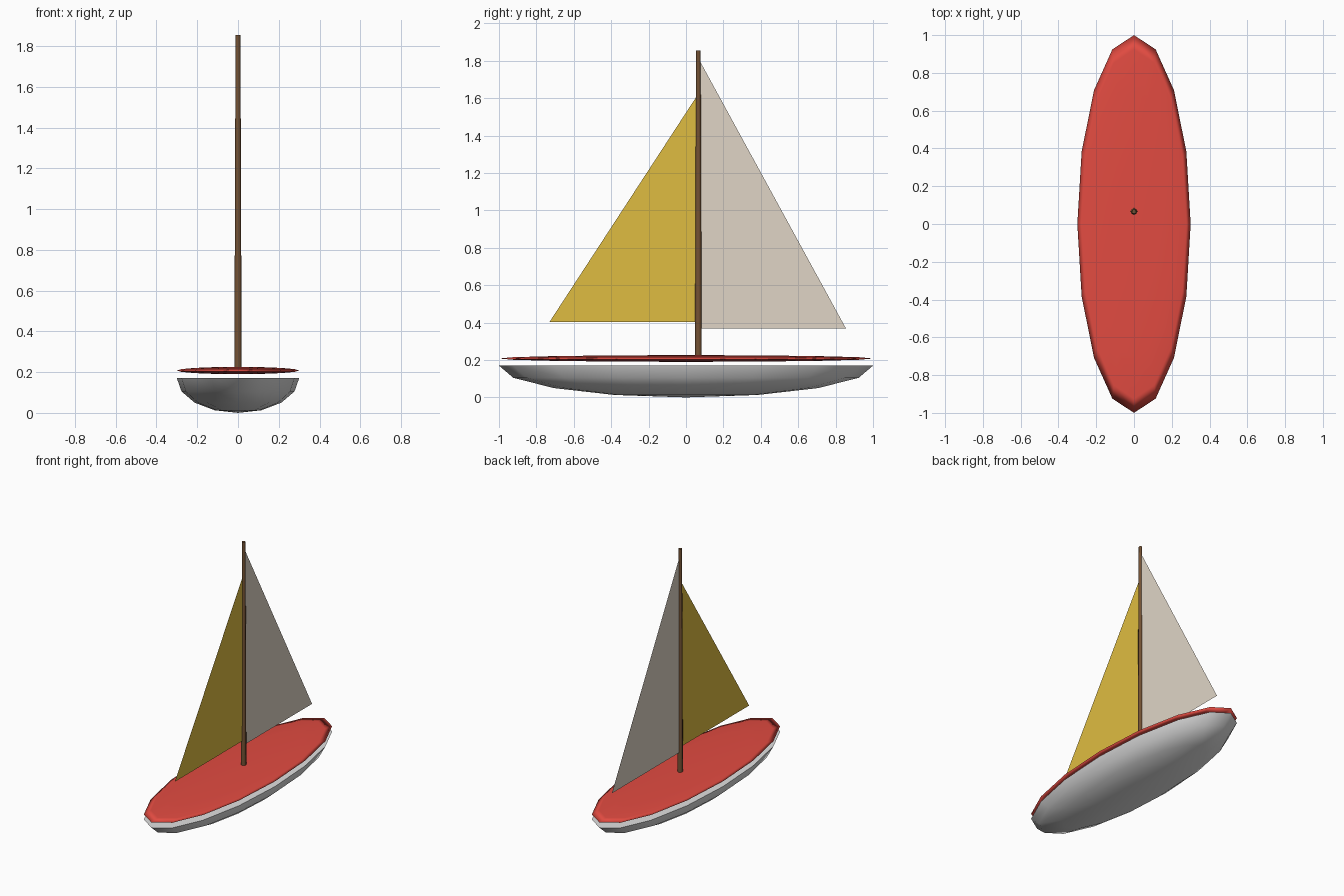
import bpy, bmesh, math
from mathutils import Matrix

if "Cube" in bpy.data.objects:
    bpy.data.objects.remove(bpy.data.objects["Cube"])


def material(name, srgb):
    mat = bpy.data.materials.new(name)
    lin = [((c / 255 + 0.055) / 1.055) ** 2.4 for c in srgb]
    mat.diffuse_color = (*lin, 1)
    mat.use_nodes = True
    mat.node_tree.nodes["Principled BSDF"].inputs["Base Color"].default_value = mat.diffuse_color
    return mat


def add(name, bm, mat, smooth=True):
    """Turn a bmesh into a named object; horizontal caps stay flat."""
    bm.normal_update()
    for f in bm.faces:
        f.smooth = smooth and len(f.verts) <= 4
    me = bpy.data.meshes.new(name)
    bm.to_mesh(me)
    bm.free()
    me.materials.append(mat)
    ob = bpy.data.objects.new(name, me)
    bpy.context.collection.objects.link(ob)
    return ob


def ellipsoid(radii, z, lower_half=False):
    bm = bmesh.new()
    bmesh.ops.create_uvsphere(bm, u_segments=16, v_segments=8, radius=1)
    if lower_half:
        upper = [v for v in bm.verts if v.co.z > 0.01]
        bmesh.ops.delete(bm, geom=upper, context='VERTS')
        rim = [e for e in bm.edges if e.is_boundary]
        bmesh.ops.contextual_create(bm, geom=rim)
        bmesh.ops.recalc_face_normals(bm, faces=bm.faces)
    bm.transform(Matrix.Translation((0, 0, z)) @ Matrix.Diagonal((*radii, 1)))
    return bm


def sail(name, points, mat):
    bm = bmesh.new()
    bm.faces.new([bm.verts.new((0, y, z)) for y, z in points])
    add(name, bm, mat, smooth=False)


white = material("hull white", (224, 224, 224))
red = material("deck red", (226, 75, 65))
brown = material("mast brown", (116, 82, 52))
cream = material("sail cream", (224, 213, 198))
gold = material("sail gold", (223, 188, 65))

# Hull: capped lower half of a long ellipsoid
add("hull", ellipsoid((0.30, 1.0, 0.17), 0.17, lower_half=True), white)

# Deck: thin lens floating just above the hull
add("deck", ellipsoid((0.30, 1.0, 0.018), 0.208), red)

# Mast: slim tapered pole
mast_y, z0, z1 = 0.066, 0.21, 1.855
bm = bmesh.new()
bmesh.ops.create_cone(bm, cap_ends=True, segments=8, radius1=0.018,
                      radius2=0.012, depth=z1 - z0)
bm.transform(Matrix.Translation((0, mast_y, (z0 + z1) / 2)))
add("mast", bm, brown)

# Sails: flat triangles either side of the mast
sail("front_sail", [(-0.73, 0.403), (0.054, 0.403), (0.054, 1.605)], gold)
sail("main_sail", [(0.076, 0.367), (0.856, 0.367), (0.076, 1.795)], cream)
